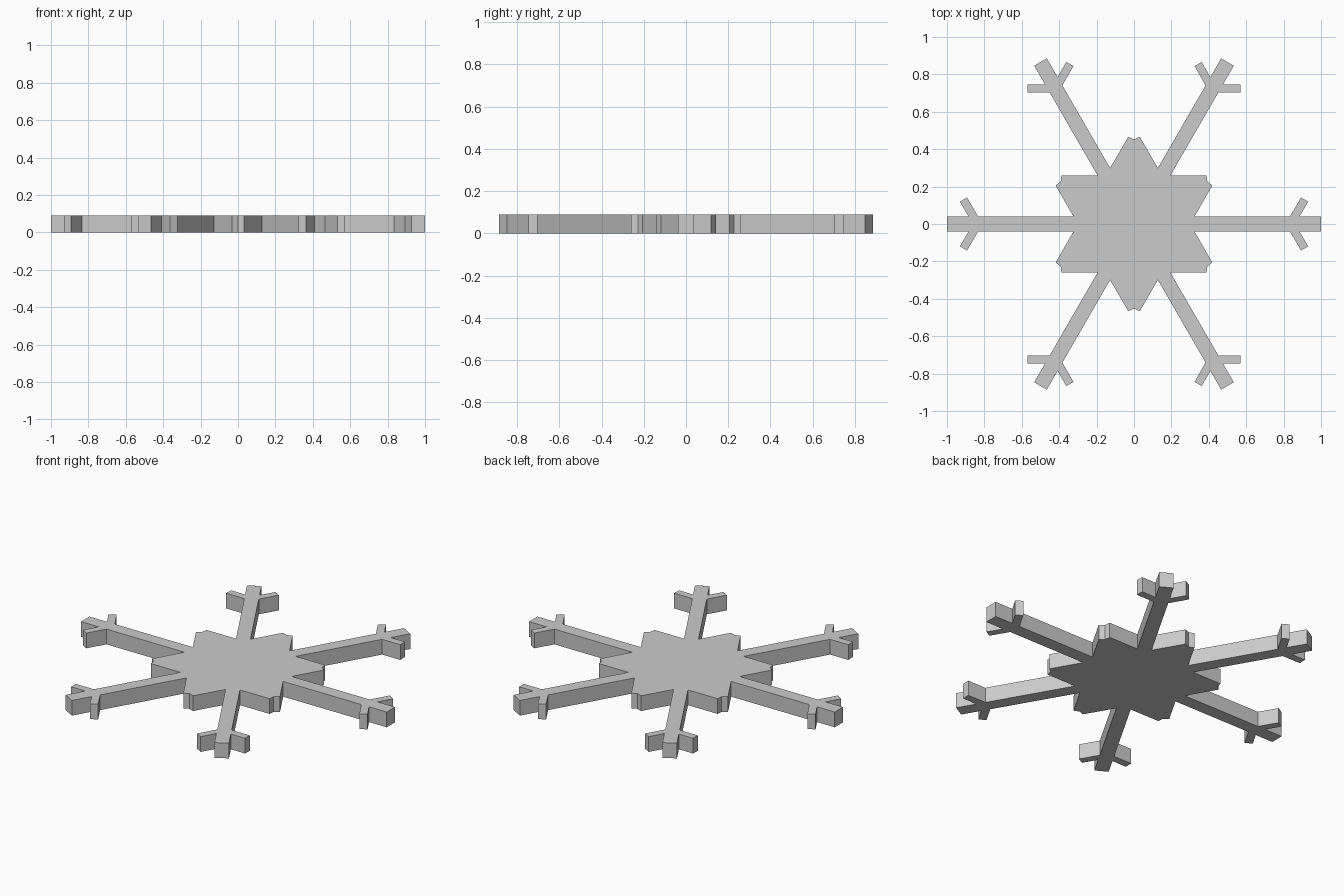
import bpy, bmesh
from math import pi
from mathutils import Matrix, Vector

if "Cube" in bpy.data.objects:
    bpy.data.objects.remove(bpy.data.objects["Cube"])

THICKNESS = 0.09

# Upper half of one arm along +x: tip, side twig, root, lobe corner
half_arm = [(1.0, 0.039), (0.884, 0.039), (0.931, 0.119), (0.893, 0.142),
            (0.833, 0.039), (0.323, 0.039), (0.419, 0.206)]
notch = (0.392, 0.2265)  # shallow notch between neighbouring lobes

# One sixth of the outline, mirrored across the arm axis, then closed by the notch
sector = [(x, -y) for x, y in reversed(half_arm)] + half_arm + [notch]


def snowflake_outline():
    points = []
    for i in range(6):
        turn = Matrix.Rotation(i * pi / 3, 3, 'Z')
        points += [turn @ Vector((x, y, 0)) for x, y in sector]
    return points


# Flat outline extruded to a solid plate
bm = bmesh.new()
base = bm.faces.new([bm.verts.new(p) for p in snowflake_outline()])
top = bmesh.ops.extrude_face_region(bm, geom=[base], use_keep_orig=True)
top_verts = [g for g in top["geom"] if isinstance(g, bmesh.types.BMVert)]
bmesh.ops.translate(bm, verts=top_verts, vec=(0, 0, THICKNESS))
bmesh.ops.recalc_face_normals(bm, faces=bm.faces)
# Split the concave caps into clean triangles
caps = [f for f in bm.faces if len(f.verts) > 4]
bmesh.ops.triangulate(bm, faces=caps, ngon_method='EAR_CLIP')

mesh = bpy.data.meshes.new("snowflake")
bm.to_mesh(mesh)
bm.free()
snowflake = bpy.data.objects.new("snowflake", mesh)
bpy.context.collection.objects.link(snowflake)
